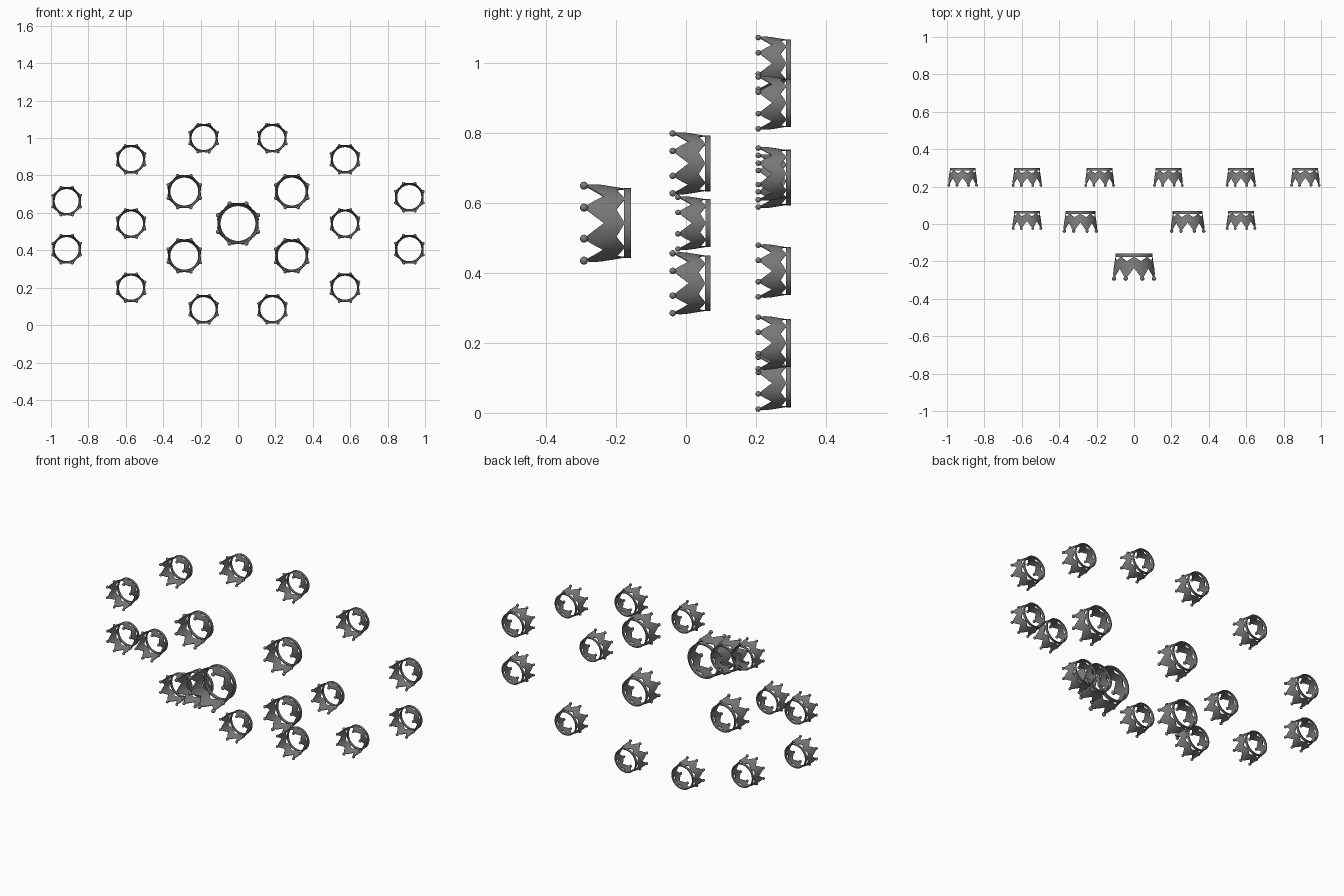
import bpy, bmesh
from math import sin, cos, pi
from mathutils import Matrix, Vector

if "Cube" in bpy.data.objects:
    bpy.data.objects.remove(bpy.data.objects["Cube"])

metal = bpy.data.materials.new("grey metal")
metal.use_nodes = True
GREY = (0.2, 0.2, 0.2, 1)
metal.diffuse_color = GREY
metal.node_tree.nodes["Principled BSDF"].inputs["Base Color"].default_value = GREY

POINTS, STEPS = 8, 4
LENGTH, R_BAND, R_TIP = 0.135, 0.096, 0.118


def spot(angle, d, thick=0.0):
    """Point on the flared wall; d is the distance in front of the back rim."""
    r = R_BAND + (R_TIP - R_BAND) * d / LENGTH - thick
    return Vector((r * cos(angle), -d, r * sin(angle)))


def add_band(bm):
    # square-section ring at the back
    n, rows = 48, []
    for i in range(n):
        a = 2 * pi * i / n
        rows.append([bm.verts.new((r * cos(a), y, r * sin(a)))
                     for r, y in ((0.1, 0), (0.1, -0.02), (0.093, -0.02), (0.093, 0))])
    for i in range(n):
        p, q = rows[i], rows[(i + 1) % n]
        for k in range(4):
            m = (k + 1) % 4
            bm.faces.new((p[k], p[m], q[m], q[k]))


def add_wall(bm):
    # zigzag ribbon: long points in front, small notches behind
    n, rows = POINTS * 2 * STEPS, []
    for i in range(n):
        a = 2 * pi * i / n + pi / POINTS
        f = i % (2 * STEPS) / STEPS
        valley = f if f <= 1 else 2 - f
        front = LENGTH + (0.078 - LENGTH) * valley
        back = 0.042 + (0.018 - 0.042) * valley
        rows.append([bm.verts.new(spot(a, d, t)) for d, t in
                     ((front, 0), (back, 0), (back, 0.004), (front, 0.004))])
    for i in range(n):
        p, q = rows[i], rows[(i + 1) % n]
        for k in range(4):
            m = (k + 1) % 4
            bm.faces.new((p[k], p[m], q[m], q[k]))


def add_balls(bm):
    for i in range(POINTS):
        at = spot(2 * pi * (i + 0.5) / POINTS, LENGTH, 0.002)
        bmesh.ops.create_uvsphere(bm, u_segments=12, v_segments=8, radius=0.0115,
                                  matrix=Matrix.Translation(at))


bm = bmesh.new()
for add in (add_band, add_wall, add_balls):
    add(bm)
bmesh.ops.recalc_face_normals(bm, faces=bm.faces)
crown_mesh = bpy.data.meshes.new("crown")
bm.to_mesh(crown_mesh)
bm.free()
crown_mesh.materials.append(metal)
crown_mesh.shade_smooth()
crown_mesh.set_sharp_from_angle(angle=pi / 6)


def crown(name, x, y, z, size):
    ob = bpy.data.objects.new(name, crown_mesh)
    ob.location, ob.scale = (x, y, z), (size, size, size)
    bpy.context.collection.objects.link(ob)


crown("large_crown", 0, -0.157, 0.543, 1)
for side, s in (("left", 1), ("right", -1)):
    for level, z in (("upper", 0.714), ("lower", 0.371)):
        crown(f"{side}_{level}_medium_crown", s * 0.287, 0.07, z, 0.8)
    crown(f"{side}_middle_small_crown", s * 0.572, 0.07, 0.543, 0.69)
    outer = 0.684 if s > 0 else 0.663
    for level, x, z in (("top", 0.184, 1.0), ("bottom", 0.184, 0.085),
                        ("high", 0.572, 0.887), ("low", 0.572, 0.2),
                        ("outer_upper", 0.916, outer), ("outer_lower", 0.916, 0.406)):
        crown(f"{side}_{level}_small_crown", s * x, 0.3, z, 0.69)
